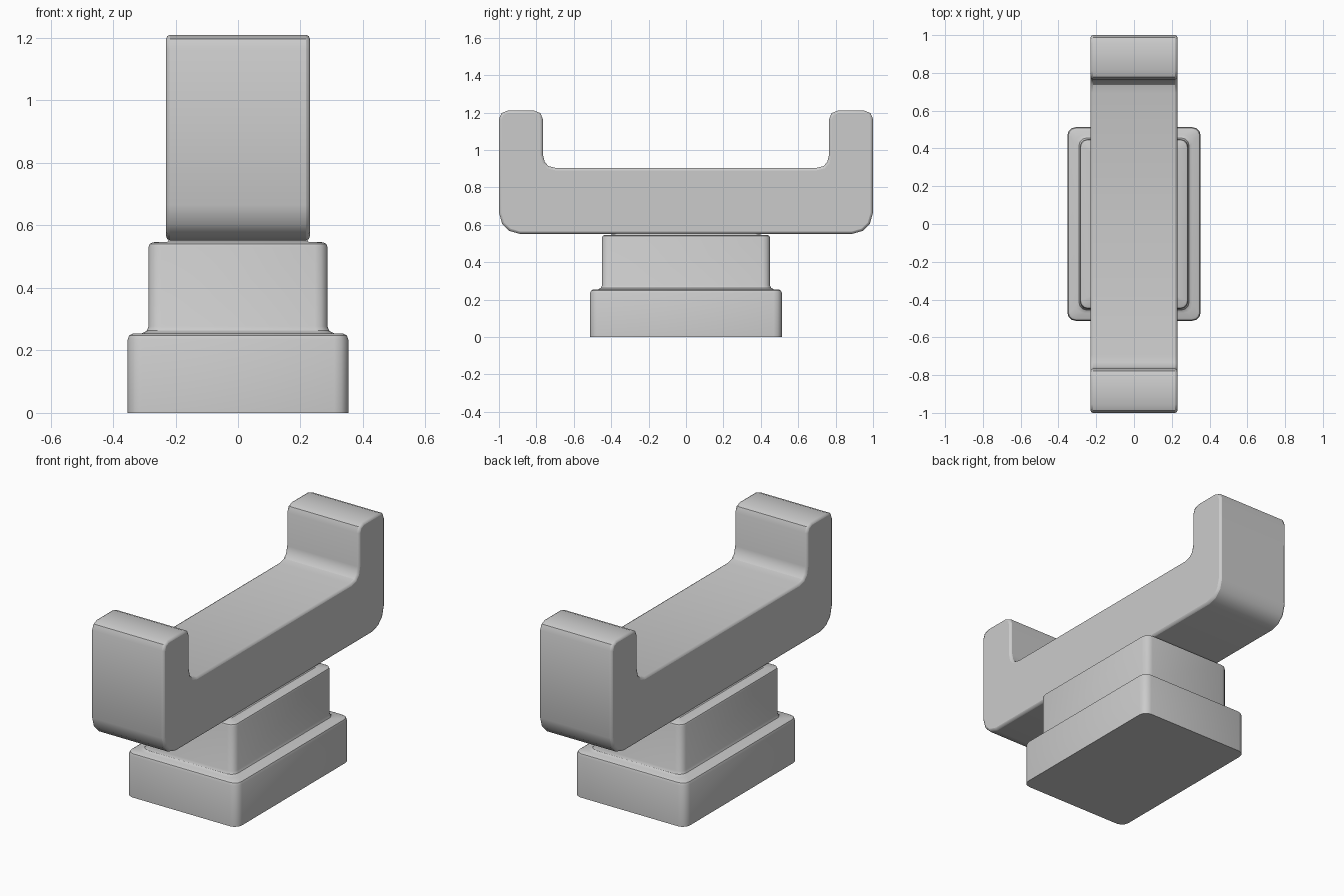
import bpy, bmesh
from math import sin, cos, pi, radians

if "Cube" in bpy.data.objects:
    bpy.data.objects.remove(bpy.data.objects["Cube"])


def finish(name, bm):
    bmesh.ops.recalc_face_normals(bm, faces=bm.faces)
    mesh = bpy.data.meshes.new(name)
    bm.to_mesh(mesh)
    bm.free()
    ob = bpy.data.objects.new(name, mesh)
    bpy.context.collection.objects.link(ob)
    bpy.context.view_layer.objects.active = ob
    ob.select_set(True)
    bpy.ops.object.shade_smooth_by_angle(angle=radians(32))
    ob.select_set(False)
    return ob


def rounded_rect(hx, hy, r, seg=3):
    pts = []
    for q, (sx, sy) in enumerate([(1, 1), (-1, 1), (-1, -1), (1, -1)]):
        for i in range(seg + 1):
            a = (q + i / seg) * pi / 2
            pts.append((sx * (hx - r) + r * cos(a), sy * (hy - r) + r * sin(a)))
    return pts


# Stepped pedestal: stacked rounded rectangles (half x, half y, radius, z)
levels = [(0.353, 0.513, 0.045, 0.0), (0.353, 0.513, 0.045, 0.235),
          (0.348, 0.508, 0.042, 0.248), (0.337, 0.497, 0.035, 0.254),
          (0.308, 0.471, 0.045, 0.254), (0.292, 0.456, 0.042, 0.263),
          (0.286, 0.449, 0.04, 0.277), (0.286, 0.449, 0.04, 0.532),
          (0.283, 0.446, 0.04, 0.541), (0.273, 0.436, 0.035, 0.546),
          (0.226, 0.40, 0.02, 0.547), (0.220, 0.37, 0.02, 0.558)]
bm = bmesh.new()
rings = [[bm.verts.new((x, y, z)) for x, y in rounded_rect(hx, hy, r)]
         for hx, hy, r, z in levels]
for a, b in zip(rings, rings[1:]):
    for i in range(len(a)):
        j = (i + 1) % len(a)
        bm.faces.new((a[i], a[j], b[j], b[i]))
bm.faces.new(rings[0])
bm.faces.new(rings[-1])
finish("pedestal", bm)

# U-shaped cradle: half profile in y-z, mirrored and extruded across x
half = [(0.89, 0.552), (0.945, 0.568), (0.983, 0.605), (0.9999, 0.665),
        (1.0, 1.165), (0.987, 1.197), (0.955, 1.21), (0.81, 1.21),
        (0.778, 1.197), (0.765, 1.165), (0.765, 0.975), (0.755, 0.935),
        (0.735, 0.914), (0.695, 0.904)]
profile = half + [(-y, z) for y, z in reversed(half)]
bm = bmesh.new()
face = bm.faces.new([bm.verts.new((-0.23, y, z)) for y, z in profile])
ext = bmesh.ops.extrude_face_region(bm, geom=[face])
bmesh.ops.translate(bm, vec=(0.46, 0, 0),
                    verts=[v for v in ext["geom"] if isinstance(v, bmesh.types.BMVert)])
cradle = finish("cradle", bm)

# Soft rim around both side faces
bev = cradle.modifiers.new("rim", "BEVEL")
bev.width = 0.013
bev.segments = 2
bev.limit_method = "ANGLE"
bev.angle_limit = radians(60)
